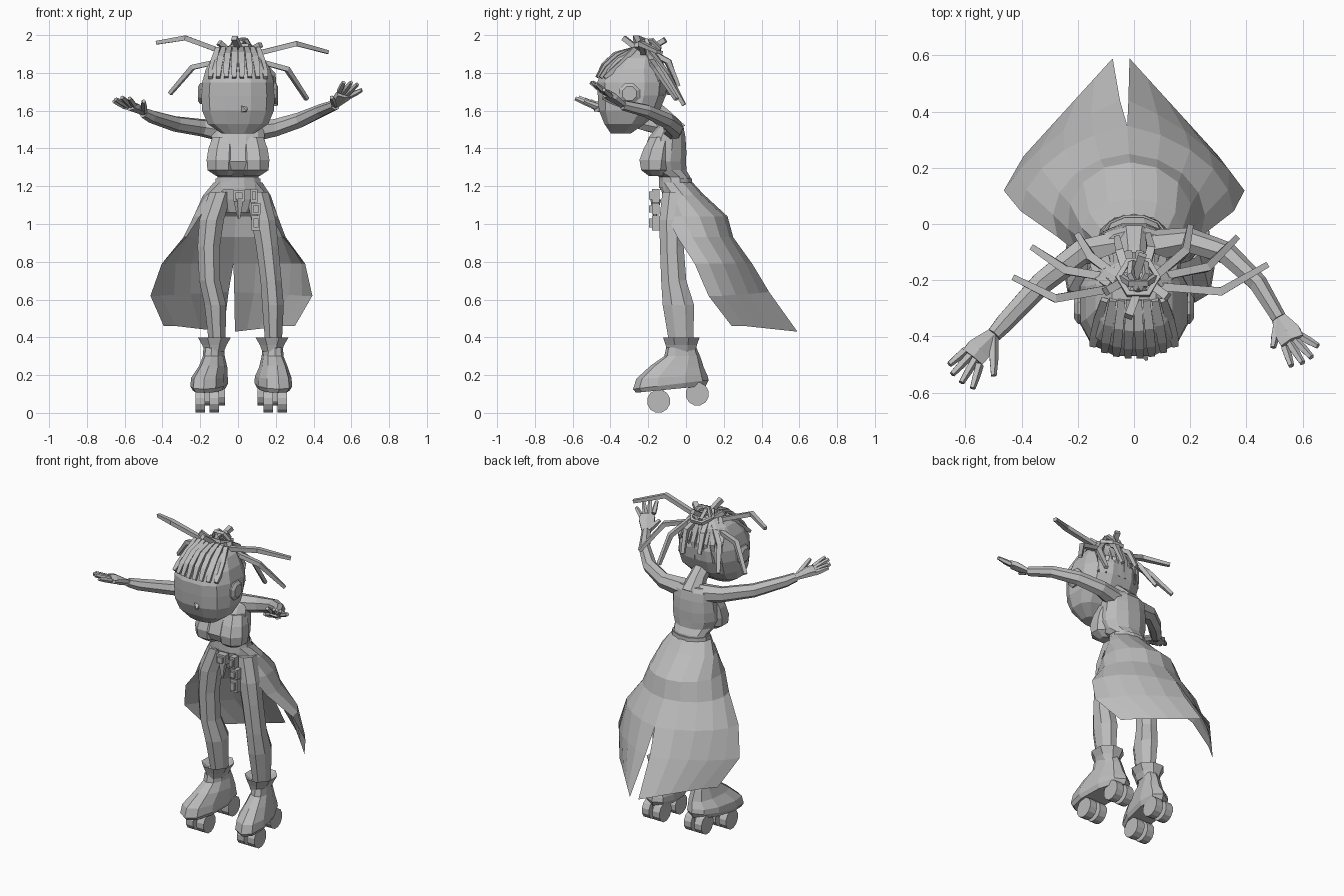
import bpy, bmesh, math
from mathutils import Vector, Matrix

cube = bpy.data.objects.get("Cube")
if cube:
    bpy.data.objects.remove(cube)

grey = bpy.data.materials.new("plain_grey")
grey.use_nodes = True
colour = (0.5, 0.5, 0.5, 1)
grey.diffuse_color = colour
grey.node_tree.nodes["Principled BSDF"].inputs["Base Color"].default_value = colour


def finish(name, bm):
    bmesh.ops.recalc_face_normals(bm, faces=bm.faces)
    mesh = bpy.data.meshes.new(name)
    bm.to_mesh(mesh)
    bm.free()
    mesh.materials.append(grey)
    ob = bpy.data.objects.new(name, mesh)
    bpy.context.collection.objects.link(ob)
    return ob


def bridge(name, rings):
    """Skin a list of closed point rings and cap both ends."""
    bm = bmesh.new()
    vs = [[bm.verts.new(p) for p in r] for r in rings]
    n = len(vs[0])
    for a, b in zip(vs, vs[1:]):
        for i in range(n):
            j = (i + 1) % n
            bm.faces.new((a[i], a[j], b[j], b[i]))
    bm.faces.new(vs[0])
    bm.faces.new(vs[-1])
    return finish(name, bm)


def loft(name, rings, n=10, power=1.0, x=0, lean=0):
    """Rings are (x, y, z, radius x, radius y, tilt)."""
    out = []
    for cx, cy, z, rx, ry, *tilt in rings:
        ring = []
        for i in range(n):
            t = math.tau * (i + 0.5) / n
            c, s = [math.copysign(abs(f) ** power, f) for f in (math.cos(t), math.sin(t))]
            px, py = cx + rx * c, cy + ry * s
            ring.append((x + px + lean * py, py, z + (tilt[0] if tilt else 0) * ry * s))
        out.append(ring)
    return bridge(name, out)


def tube(name, pts, radii, n=6, flat=1.0):
    """Sweep a polygon along a path; flat squashes it vertically."""
    pts = [Vector(p) for p in pts]
    rings = []
    for i, p in enumerate(pts):
        d = (pts[min(i + 1, len(pts) - 1)] - pts[max(i - 1, 0)]).normalized()
        side = d.cross(Vector((0, 0, 1)))
        side = side.normalized() if side.length > 0.05 else Vector((1, 0, 0))
        up = side.cross(d)
        r = radii[i] if isinstance(radii, (list, tuple)) else radii
        rings.append([p + side * r * math.cos(t) + up * r * flat * math.sin(t)
                      for t in (math.tau * (k + 0.5) / n for k in range(n))])
    return bridge(name, rings)


def box(name, loc, size):
    bm = bmesh.new()
    bmesh.ops.create_cube(bm, size=1, matrix=Matrix.Translation(loc) @ Matrix.Diagonal((*size, 1)))
    return finish(name, bm)


def hoop(name, loc, radius, thick, axis):
    rot = Vector((0, 0, 1)).rotation_difference(Vector(axis)).to_matrix()
    bm = bmesh.new()
    vs = []
    for i in range(6):
        a = math.tau * i / 6
        d = Vector((math.cos(a), math.sin(a), 0))
        vs.append([bm.verts.new(Vector(loc) + rot @ (d * (radius + u * thick) + Vector((0, 0, w * thick))))
                   for u, w in ((-1, -1), (1, -1), (1, 1), (-1, 1))])
    for i in range(6):
        for k in range(4):
            a, b, m = vs[i], vs[(i + 1) % 6], (k + 1) % 4
            bm.faces.new((a[k], a[m], b[m], b[k]))
    return finish(name, bm)


# Torso with a merged bust, pelvis, belt and neck
loft("torso", [(0, -.055, 1.18, .125, .085), (0, -.06, 1.25, .112, .085), (0, -.11, 1.285, .13, .115),
               (0, -.12, 1.33, .15, .125), (0, -.11, 1.39, .15, .115), (0, -.1, 1.46, .145, .1),
               (0, -.085, 1.51, .14, .075), (0, -.075, 1.535, .1, .05)], 12, .9)
for s, side in ((1, "left"), (-1, "right")):
    loft(side + "_bust", [(s * .075, -.16, 1.255, .045, .04), (s * .083, -.165, 1.285, .085, .078),
                          (s * .083, -.163, 1.34, .09, .09), (s * .078, -.15, 1.4, .085, .08),
                          (s * .07, -.13, 1.46, .07, .065)], 8)
loft("pelvis", [(0, -.05, 1.06, .07, .045), (0, -.05, 1.13, .13, .07), (0, -.055, 1.2, .12, .08)])
loft("belt", [(0, -.055, 1.19, .13, .092), (0, -.055, 1.24, .122, .09)], 12)
tube("neck", [(0, -.06, 1.48), (0, -.12, 1.56), (0, -.21, 1.64)], [.075, .055, .05], 8)

# Head, ears and nose
loft("head", [(0, -.345, 1.48, .09, .055), (0, -.325, 1.53, .165, .11), (0, -.3, 1.6, .195, .165),
              (0, -.287, 1.68, .2, .185), (0, -.285, 1.75, .195, .19), (0, -.28, 1.82, .175, .165),
              (0, -.26, 1.88, .14, .13), (0, -.245, 1.925, .08, .075)], 12, .78)
for s, side in ((1, "left"), (-1, "right")):
    tube(side + "_ear", [(s * .16, -.3, 1.69), (s * .2, -.3, 1.69), (s * .213, -.3, 1.69)],
         [.06, .06, .04], 8)
tube("nose", [(.03, -.45, 1.61), (.045, -.485, 1.6)], [.025, .006], 4)

# Hair strips over the brow and down the back of the head
for i in range(8):
    x = -.14 + i * .04
    c = 2 * x * x
    tube("fringe_strip", [(x * .75, -.27, 1.93), (x * .9, -.375 + c, 1.9 - c), (x, -.435 + c, 1.845 - c),
                          (x * 1.05, -.472 + c, 1.775)], [.018, .023, .023, .016], 4, .8)
    tube("back_strip", [(x * .6, -.22, 1.93), (x * .9, -.15 - c, 1.89 - c), (x, -.105 - c, 1.79),
                        (x * 1.05, -.11 - c, 1.68)], [.016, .022, .02, .012], 4, .8)

# Bun of angular loops, with loose strands
for axis, r in (((0, .3, 1), .07), ((1, .4, .5), .055), ((-1, .4, .5), .055), ((0, 1, .4), .06)):
    hoop("bun_loop", (.015, -.19, 1.925), r, .01, axis)
strands = [
    [(-.05, -.225, 1.9), (-.28, -.265, 1.985), (-.43, -.19, 1.96)],
    [(.05, -.22, 1.89), (.31, -.24, 1.955), (.475, -.145, 1.91)],
    [(-.06, -.195, 1.87), (-.24, -.165, 1.83), (-.36, -.085, 1.69)],
    [(.08, -.19, 1.87), (.26, -.155, 1.82), (.365, -.05, 1.66)],
    [(-.04, -.2, 1.92), (-.15, -.12, 1.81), (-.2, -.04, 1.67)],
    [(.06, -.2, 1.92), (.18, -.1, 1.79), (.2, -.01, 1.63)],
    [(-.02, -.2, 1.92), (-.05, -.1, 1.86), (-.06, -.05, 1.75)],
    [(.03, -.2, 1.92), (.06, -.09, 1.86), (.05, -.04, 1.73)],
    [(.02, -.22, 1.9), (-.02, -.33, 1.985)],
    [(.0, -.2, 1.92), (.03, -.11, 1.975)],
    [(-.03, -.2, 1.9), (-.1, -.24, 1.96)],
    [(.04, -.2, 1.9), (.12, -.26, 1.95)],
]
for pts in strands:
    tube("loose_strand", pts, [.02, .021, .015][:len(pts)], 4, .9)

# Arms with spread fingers
arms = {
    "right": ([(-.06, -.08, 1.49), (-.19, -.1, 1.51), (-.33, -.21, 1.53), (-.46, -.35, 1.57), (-.5, -.395, 1.59)],
              [(-.555, -.45, 1.62), (-.575, -.475, 1.625)],
              [(-.658, -.5, 1.65), (-.648, -.535, 1.66), (-.615, -.565, 1.67), (-.575, -.585, 1.665)],
              (-.5, -.54, 1.65)),
    "left": ([(.06, -.08, 1.49), (.2, -.06, 1.51), (.33, -.105, 1.55), (.44, -.21, 1.6), (.515, -.335, 1.63)],
             [(.55, -.39, 1.67), (.565, -.42, 1.69)],
             [(.655, -.435, 1.71), (.632, -.475, 1.74), (.6, -.495, 1.75), (.56, -.505, 1.75)],
             (.495, -.44, 1.67)),
}
for side, (path, palm, tips, thumb) in arms.items():
    tube(side + "_arm", path, [.06, .047, .042, .035, .028], 7)
    tube(side + "_palm", [path[-1], *palm], [.03, .052, .05], 6, .5)
    base = Vector(palm[-1])
    for k, tip in enumerate(tips):
        across = (Vector(tips[0]) - Vector(tips[-1])).normalized()
        root = base + across * (.036 - .024 * k)
        tube(side + "_finger", [root, root.lerp(Vector(tip), .5), tip], [.016, .015, .011], 5)
    tube(side + "_thumb", [path[-1], Vector(path[-1]).lerp(Vector(thumb), .6), thumb], [.018, .017, .011], 5)

# Open-fronted skirt: two halves joined at the back above a slit
# Rows: half width, centre y, depth, side z, back z, pointedness, wrap angle
rows = [(.13, -.055, .09, 1.22, 1.22, 0, 165), (.18, -.02, .11, 1.15, 1.16, 0, 145),
        (.225, .01, .21, 1.04, 1.04, 0, 122), (.27, .04, .21, .93, .93, .1, 115),
        (.36, .12, .23, .79, .79, .4, 112), (.36, .19, .25, .62, .64, .7, 112),
        (.255, .31, .28, .46, .43, 1, 112)]
bm = bmesh.new()
for s in (1, -1):
    grid = []
    for k, (a, cy, b, z_side, z_back, point, wrap) in enumerate(rows):
        gap = max(0, k - 4) * .015
        line = []
        for i in range(6):
            t = math.radians(wrap * i / 5)
            f = t / (math.pi / 2)
            y = (1 - point) * math.cos(t) + point * (1 - f)
            x = (1 - point) * math.sin(t) + point * f
            line.append(bm.verts.new((s * (a * x + gap) - .006 * k - gap / 3, cy + b * y,
                                      z_back + (z_side - z_back) * min(1, f))))
        grid.append(line)
    for p, q in zip(grid, grid[1:]):
        for i in range(5):
            bm.faces.new((p[i], p[i + 1], q[i + 1], q[i]))
bmesh.ops.remove_doubles(bm, verts=bm.verts, dist=.001)
finish("skirt", bm)

# Belt charms
for x, z, w, h in ((.005, 1.15, .06, .06), (.085, 1.15, .035, .07), (.095, 1.08, .05, .06), (.095, 1.005, .045, .08)):
    box("belt_charm", (x, -.16, z), (w, .04, h))
    box("charm_plate", (x, -.185, z), (w * .6, .02, h * .6))
tube("charm_spike", [(.005, -.16, 1.13), (.005, -.165, 1.03)], [.03, .008], 5)

# Legs, boots and skate wheels
legs = {"right": ((-.09, -.14, -.155, -.15, -.12, -.11), -.14, .15, .015),
        "left": ((.1, .135, .155, .175, .185, .188), .175, -.15, .005)}
for side, (xs, bx, lean, shift) in legs.items():
    shape = ((1.17, -.06, .065, .07), (1.02, -.075, .07, .072), (.88, -.075, .064, .068),
             (.7, -.065, .06, .072), (.57, -.04, .062, .09), (.36, -.025, .047, .068))
    loft(side + "_leg", [(x, y, z, rx, ry) for x, (z, y, rx, ry) in zip(xs, shape)], 8)
    loft(side + "_boot", [(0, -.08, .125, .08, .185, .1), (0, -.08, .15, .093, .2, .12),
                          (0, -.075, .19, .09, .188, .05), (shift, -.045, .245, .07, .14, -.05),
                          (shift, -.02, .3, .055, .095), (shift, -.025, .345, .052, .08)], 10, .85, bx, lean)
    loft(side + "_boot_cuff", [(shift, -.025, .325, .055, .08), (shift, -.025, .36, .07, .09),
                               (shift, -.025, .4, .095, .105), (shift, -.025, .37, .05, .07)], 8, 1, bx)
    for y, z in ((-.145, .062), (.06, .1)):
        cx = bx + lean * y
        box(side + "_truck", (cx, y, z + .03), (.04, .05, .07))
        for s in (1, -1):
            tube(side + "_wheel", [(cx + s * .012, y, z), (cx + s * .062, y, z)], .062, 12)
